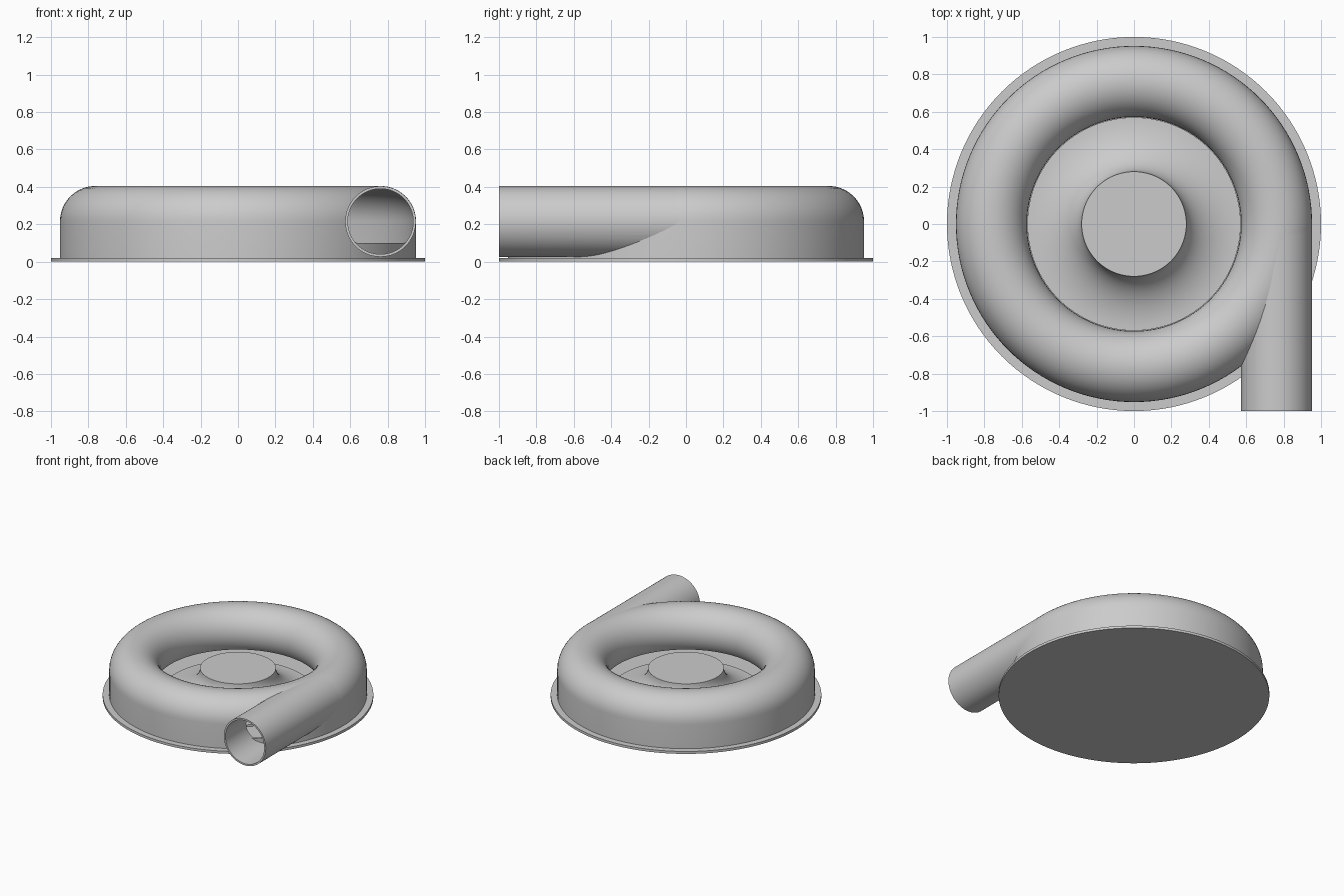
import bpy, bmesh, math
from mathutils import Matrix

cube = bpy.data.objects.get("Cube")
if cube:
    bpy.data.objects.remove(cube, do_unlink=True)

grey = bpy.data.materials.new("light grey")
grey.use_nodes = True
colour = (0.6, 0.6, 0.6, 1)
grey.diffuse_color = colour
grey.node_tree.nodes["Principled BSDF"].inputs["Base Color"].default_value = colour

RING, MID, TUBE, WALL = 0.762, 0.215, 0.19, 0.013   # scroll radius, height, tube radius
FLOOR, LIP = 0.02, 0.1                              # base plate top, inner lip height


def make(name, bm):
    bmesh.ops.recalc_face_normals(bm, faces=bm.faces)
    mesh = bpy.data.meshes.new(name)
    bm.to_mesh(mesh)
    bm.free()
    obj = bpy.data.objects.new(name, mesh)
    bpy.context.collection.objects.link(obj)
    mesh.materials.append(grey)
    return obj


def revolve(name, profile, closed=True, steps=128):
    """Spin an (r, z) profile about z."""
    bm = bmesh.new()
    verts = [bm.verts.new((r, 0, z)) for r, z in profile]
    edges = [bm.edges.new(pair) for pair in zip(verts, verts[1:])]
    if closed:
        edges.append(bm.edges.new((verts[-1], verts[0])))
    bmesh.ops.spin(bm, geom=verts + edges, cent=(0, 0, 0), axis=(0, 0, 1),
                   angle=math.tau, steps=steps)
    bmesh.ops.remove_doubles(bm, verts=bm.verts, dist=1e-5)
    return make(name, bm)


def pipe_solid(name, radius, front, back, lowest=0.0):
    """Cylinder along y on the outlet axis, flattened below the lowest height."""
    bm = bmesh.new()
    bmesh.ops.create_cone(bm, cap_ends=True, segments=64, radius1=radius, radius2=radius,
                          depth=back - front)
    bmesh.ops.transform(bm, verts=bm.verts, matrix=Matrix.Translation(
        (RING, (front + back) / 2, MID)) @ Matrix.Rotation(math.pi / 2, 4, 'X'))
    for v in bm.verts:
        v.co.z = max(v.co.z, lowest)
    bmesh.ops.remove_doubles(bm, verts=bm.verts, dist=1e-5)
    return make(name, bm)


def cut(obj, cutter):
    mod = obj.modifiers.new("cut", 'BOOLEAN')
    mod.operation, mod.solver, mod.object = 'DIFFERENCE', 'EXACT', cutter
    bpy.context.view_layer.update()
    result = bpy.data.meshes.new_from_object(
        obj.evaluated_get(bpy.context.evaluated_depsgraph_get()))
    obj.modifiers.clear()
    obj.data = result


def scroll_arc(radius, steps=28):
    """Arc from the outer equator over the top to the inner lip."""
    end = math.pi + math.asin((MID - LIP) / radius)
    return [(RING + radius * math.cos(end * i / steps), MID + radius * math.sin(end * i / steps))
            for i in range(steps + 1)]


outer = [(RING + TUBE, FLOOR)] + scroll_arc(TUBE)
inner = [(RING + TUBE - WALL, FLOOR)] + scroll_arc(TUBE - WALL)

# Base plate
base = revolve("base_plate", [(0, 0), (1, 0), (1, FLOOR), (0, FLOOR)], closed=False)

# Scroll housing shell
housing = revolve("scroll_housing", outer + inner[::-1])

# Central hub with a concave flare
flare = [(0.57 - 0.29 * math.cos(t), 0.235 - 0.2 * math.sin(t))
         for t in (math.pi / 2 * i / 16 for i in range(17))]
hub = revolve("hub", [(0, 0.235)] + flare + [(0.57, FLOOR), (0, FLOOR)], closed=False)

# Outlet pipe, opened into the scroll
outlet = pipe_solid("outlet_pipe", TUBE - 0.001, -1, 0)
bore = pipe_solid("bore_cutter", TUBE - 0.015, -1.1, 0.05)
opening = pipe_solid("opening_cutter", TUBE - 0.015, -1.1, 0, LIP)
cavity = revolve("cavity_cutter", inner + [(0.55, LIP), (0.55, 0.01), (0.94, 0.01)])
cut(outlet, bore)
cut(outlet, cavity)
cut(housing, opening)
for cutter in (bore, opening, cavity):
    bpy.data.objects.remove(cutter, do_unlink=True)

# Smooth shading with crisp rims
bpy.ops.object.select_all(action='DESELECT')
for obj in (base, housing, hub, outlet):
    obj.select_set(True)
bpy.context.view_layer.objects.active = housing
bpy.ops.object.shade_smooth_by_angle(angle=math.radians(35))
